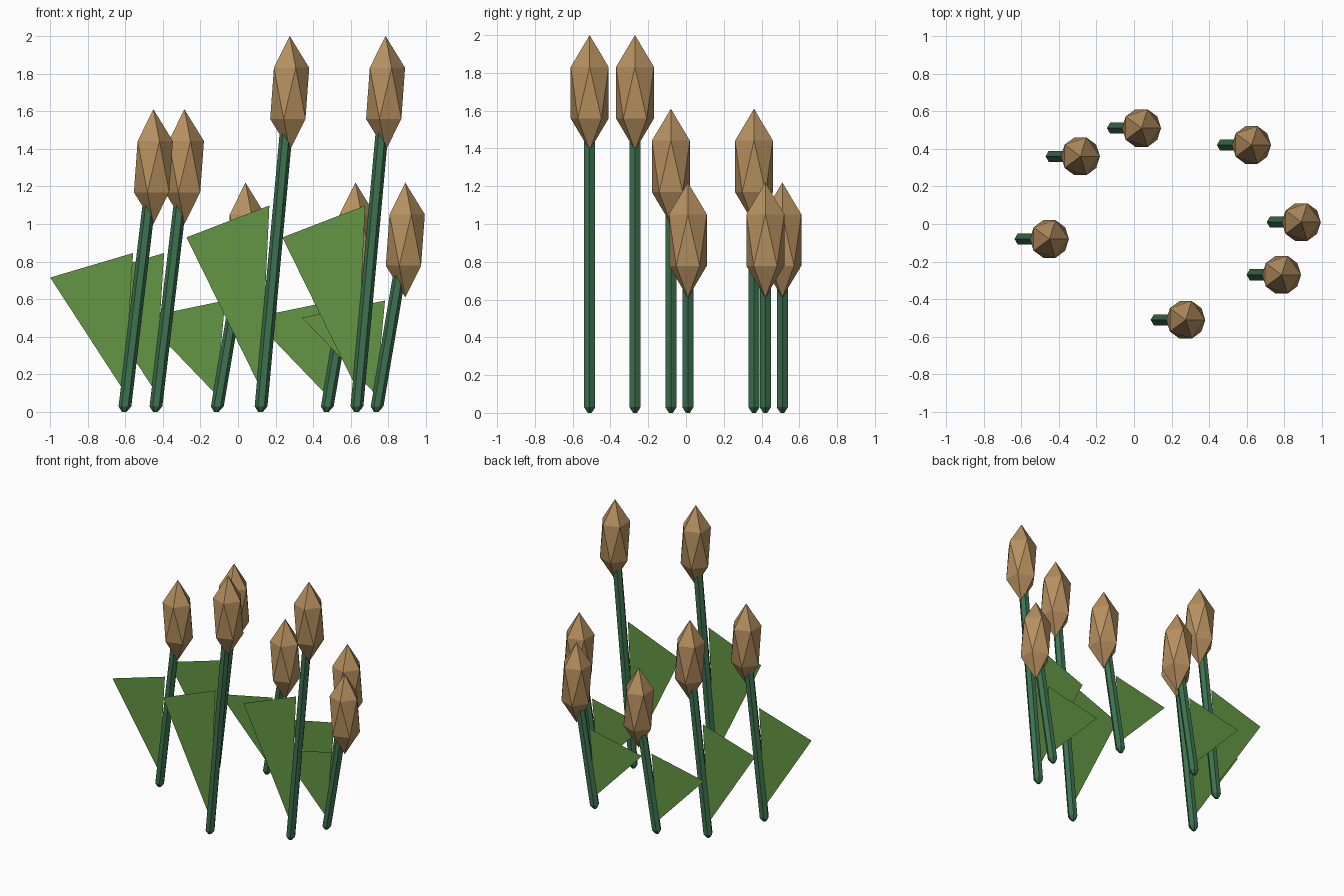
import bpy, bmesh, math
from mathutils import Matrix

if "Cube" in bpy.data.objects:
    bpy.data.objects.remove(bpy.data.objects["Cube"])


def material(name, rgb):
    m = bpy.data.materials.new(name)
    m.diffuse_color = (*rgb, 1)
    m.use_nodes = True
    m.node_tree.nodes["Principled BSDF"].inputs["Base Color"].default_value = m.diffuse_color
    return m


BROWN = material("seed_head_brown", (0.47, 0.28, 0.115))
STEM = material("stem_dark_green", (0.047, 0.170, 0.078))
LEAF = material("leaf_green", (0.125, 0.30, 0.058))

LEAN = 0.155      # sideways lean from stem base to seed head


def finish(bm, name, mat, loc):
    me = bpy.data.meshes.new(name)
    bm.to_mesh(me)
    bm.free()
    me.materials.append(mat)
    ob = bpy.data.objects.new(name, me)
    ob.location = loc
    bpy.context.collection.objects.link(ob)


def seed_head(x, y, h):
    # stretched icosahedron
    bm = bmesh.new()
    bmesh.ops.create_icosphere(bm, subdivisions=1, radius=1,
                               matrix=Matrix.Diagonal((0.116, 0.118, 0.305, 1)))
    finish(bm, "seed_head", BROWN, (x + LEAN, y, h))


def stem(x, y, h):
    # leaning six-sided rod with a tapered foot
    bm = bmesh.new()
    rings = []
    for z, r in ((0, 0.012), (0.03, 0.034), (h, 0.034)):
        rings.append([bm.verts.new((r * math.cos(a) + LEAN * z / h, r * math.sin(a), z))
                      for a in (i * math.pi / 3 for i in range(6))])
    for lo, hi in zip(rings, rings[1:]):
        for i in range(6):
            j = (i + 1) % 6
            bm.faces.new((lo[i], lo[j], hi[j], hi[i]))
    bm.faces.new(rings[0][::-1])
    bm.faces.new(rings[-1])
    finish(bm, "stem", STEM, (x, y, 0))


def leaf(x, y, h):
    # flat triangular blade beside the stem
    bm = bmesh.new()
    pts = ((0.0, 0.05 + 0.045 * h), (0.047, 0.648 * h), (-0.394, 0.548 * h))
    bm.faces.new([bm.verts.new((px, 0, pz)) for px, pz in pts])
    finish(bm, "leaf", LEAF, (x, y, 0))


# base x, base y, height of seed head centre
TALL, MID, SHORT = 1.695, 1.305, 0.915
PLANTS = ((0.12, -0.51, TALL), (0.63, -0.27, TALL),
          (-0.605, -0.08, MID), (-0.44, 0.36, MID),
          (-0.115, 0.51, SHORT), (0.47, 0.42, SHORT), (0.735, 0.01, SHORT))

for plant in PLANTS:
    stem(*plant)
    leaf(*plant)
    seed_head(*plant)
